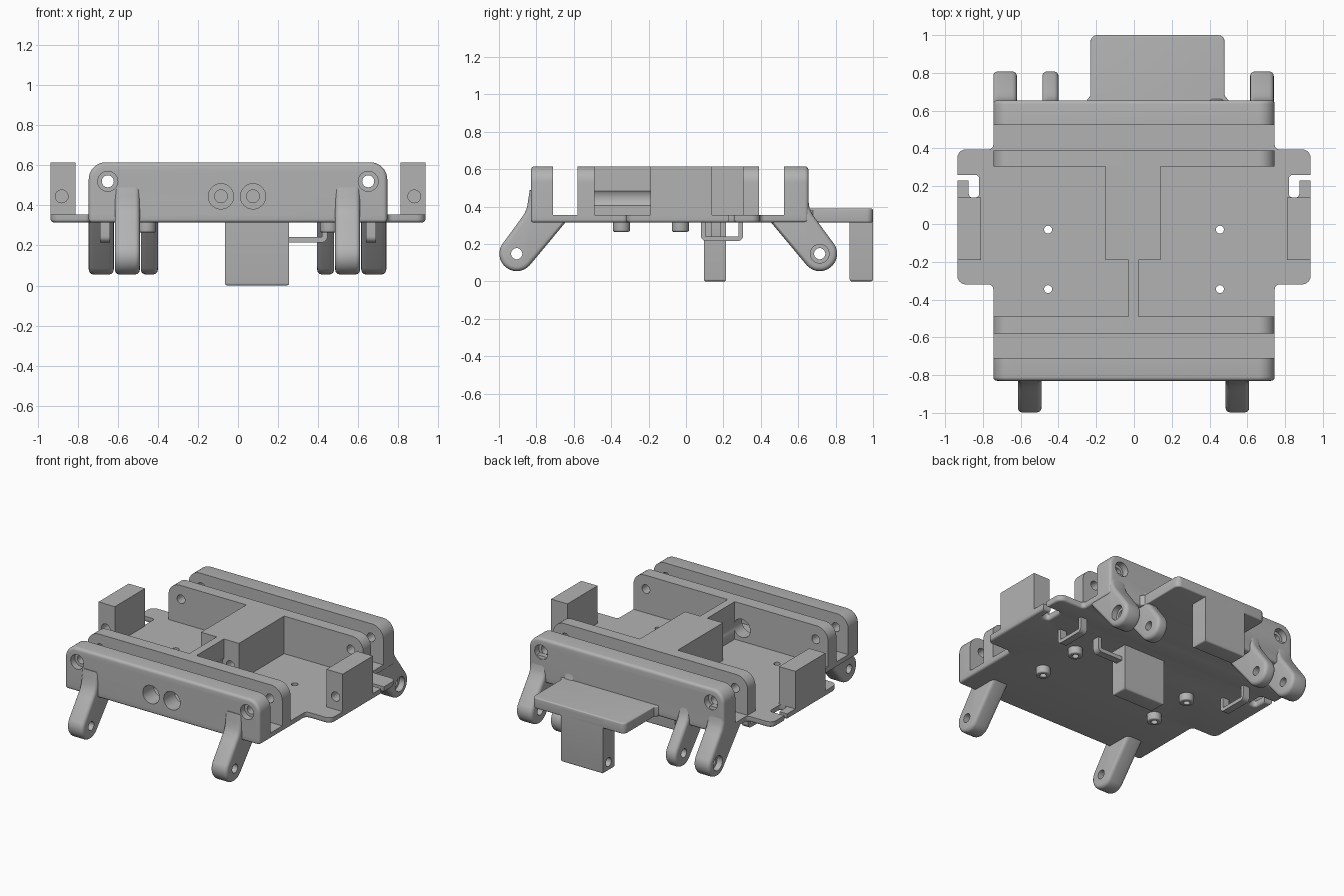
import bpy, bmesh, math
from mathutils import Vector

if "Cube" in bpy.data.objects:
    bpy.data.objects.remove(bpy.data.objects["Cube"])

grey = bpy.data.materials.new("plain_grey")
grey.diffuse_color = (0.45, 0.45, 0.45, 1)
grey.use_nodes = True
grey.node_tree.nodes["Principled BSDF"].inputs["Base Color"].default_value = grey.diffuse_color
Z0, Z1, TOP = 0.315, 0.355, 0.615      # plate bottom, plate top, wall top


def rounded(pts, seg=6):
    """Outline from (u, v) or (u, v, radius) corners."""
    out = []
    for i, p in enumerate(pts):
        c = Vector(p[:2])
        if len(p) == 2:
            out.append(c)
            continue
        a = (Vector(pts[i - 1][:2]) - c).normalized()
        b = (Vector(pts[(i + 1) % len(pts)][:2]) - c).normalized()
        half = a.angle(b) / 2
        mid = c + (a + b).normalized() * (p[2] / math.sin(half))
        d = p[2] / math.tan(half)
        s, e = c + a * d - mid, c + b * d - mid
        turn = s.angle_signed(e)
        for k in range(seg + 1):
            t = -turn * k / seg
            out.append(mid + Vector((s.x * math.cos(t) - s.y * math.sin(t),
                                     s.x * math.sin(t) + s.y * math.cos(t))))
    return out


def prism(name, pts, axis, lo, hi, bevel=0, where=None):
    """Extrude an outline along an axis, then round the chosen edges."""
    place = {'x': lambda u, v, t: (t, u, v), 'y': lambda u, v, t: (u, t, v),
             'z': lambda u, v, t: (u, v, t)}[axis]
    bm = bmesh.new()
    ring = [[bm.verts.new(place(p[0], p[1], t)) for p in pts] for t in (lo, hi)]
    n = len(pts)
    caps = [bm.faces.new(r) for r in ring]
    for i in range(n):
        j = (i + 1) % n
        bm.faces.new((ring[0][i], ring[0][j], ring[1][j], ring[1][i]))
    bmesh.ops.recalc_face_normals(bm, faces=bm.faces)
    if bevel:
        edges = [e for e in bm.edges if any(f in caps for f in e.link_faces)
                 and (where is None or where(*[v.co for v in e.verts]))]
        bmesh.ops.bevel(bm, geom=edges, offset=bevel, segments=4, profile=0.5,
                        affect='EDGES', clamp_overlap=True)
    me = bpy.data.meshes.new(name)
    bm.to_mesh(me)
    bm.free()
    ob = bpy.data.objects.new(name, me)
    bpy.context.collection.objects.link(ob)
    me.materials.append(grey)
    return ob


def box(name, x0, x1, y0, y1, z0, z1, bevel=0, where=None):
    return prism(name, [(x0, y0), (x1, y0), (x1, y1), (x0, y1)], 'z', z0, z1, bevel, where)


def circle(u, v, r, n=32):
    return [(u + r * math.cos(2 * math.pi * k / n), v + r * math.sin(2 * math.pi * k / n))
            for k in range(n)]


def drill(ob, axis, u, v, r, lo, hi):
    """Cut a round hole through a part."""
    cutter = prism("cutter", circle(u, v, r), axis, lo, hi)
    mod = ob.modifiers.new("hole", 'BOOLEAN')
    mod.operation, mod.solver, mod.object = 'DIFFERENCE', 'EXACT', cutter
    bpy.context.view_layer.objects.active = ob
    bpy.ops.object.modifier_apply(modifier=mod.name)
    bpy.data.objects.remove(cutter, do_unlink=True)


# Base plate with side flanges and cable slots
half = [(0.745, -0.83, 0.02), (0.745, -0.32, 0.025), (0.935, -0.32, 0.045),
        (0.935, 0.23), (0.875, 0.23), (0.875, 0.14, 0.02), (0.82, 0.14, 0.02),
        (0.82, 0.26, 0.02), (0.935, 0.26), (0.935, 0.395, 0.045),
        (0.745, 0.395, 0.025), (0.745, 0.655, 0.02)]
outline = half + [(-p[0],) + p[1:] for p in reversed(half)]
plate = prism("base_plate", rounded(outline), 'z', Z0, Z1, 0.015,
              lambda a, b: max(a.z, b.z) < Z0 + 0.001)

# Four cross walls; the outer two have a rounded outside rim
profile = rounded([(-0.745, Z1), (0.745, Z1), (0.745, TOP, 0.085), (-0.745, TOP, 0.085)], 10)
walls = {}
for name, y0, y1, rim in (("front_outer_wall", -0.83, -0.71, -0.83),
                          ("front_inner_wall", -0.58, -0.49, None),
                          ("back_inner_wall", 0.305, 0.39, None),
                          ("back_outer_wall", 0.525, 0.655, 0.655)):
    wall = prism(name, profile, 'y', y0, y1, 0.02 if rim else 0,
                 lambda a, b: rim is not None and abs(a.y - rim) < 0.001
                 and abs(b.y - rim) < 0.001 and max(a.z, b.z) > Z1 + 0.01)
    for x in (-0.65, 0.65):
        drill(wall, 'y', x, 0.52, 0.03, y0 - 0.1, y1 + 0.1)
        if rim:
            drill(wall, 'y', x, 0.52, 0.05, rim - 0.045, rim + 0.045)
    walls[name] = wall

# Central block and web, with two stepped bores from the front
block = box("centre_block", -0.15, 0.14, -0.19, 0.305, Z1, TOP)
web = box("centre_web", -0.03, 0.025, -0.49, -0.19, Z1, TOP)
for x in (-0.085, 0.075):
    for part in (walls["front_outer_wall"], walls["front_inner_wall"], web):
        drill(part, 'y', x, 0.445, 0.063, -0.95, -0.15)
    drill(block, 'y', x, 0.445, 0.032, -0.3, 0.1)

# Side posts with blind holes
for side, s in (("right", 1), ("left", -1)):
    xs = sorted((s * 0.81, s * 0.935))
    post = box(side + "_post", *xs, -0.19, 0.14, Z1, TOP)
    drill(post, 'y', s * 0.88, 0.445, 0.032, -0.3, -0.05)

# Standoffs under the plate, drilled through
for i, (x, y) in enumerate([(sx, y) for sx in (-0.455, 0.455) for y in (-0.03, -0.345)]):
    post = prism("standoff_%d" % i, circle(x, y, 0.046), 'z', 0.265, Z0 + 0.005, 0.01,
                 lambda a, b: max(a.z, b.z) < 0.266)
    for part in (post, plate):
        drill(part, 'z', x, y, 0.021, 0.2, 0.5)

# Hinge ears: rounded eye with a neck blending into wall and plate
def ear(name, x0, x1, yc, d, bore=None):
    arc = [(0.093 * math.cos(math.radians(a)), 0.148 + 0.093 * math.sin(math.radians(a)))
           for a in range(222, 397, 12)]
    pts = [(-0.285, 0.345)] + arc + [(-0.015, 0.325), (-0.04, 0.36), (-0.055, 0.395),
                                     (-0.062, 0.44), (-0.07, 0.49), (-0.115, 0.49), (-0.115, 0.345)]
    ob = prism(name, [(yc + d * u, v) for u, v in pts], 'x', x0, x1, 0.025)
    drill(ob, 'x', yc, 0.148, 0.03, x0 - 0.1, x1 + 0.1)
    if bore is not None:
        drill(ob, 'x', yc, 0.148, 0.05, bore - 0.04, bore + 0.04)


ear("front_ear_left", -0.615, -0.49, -0.905, -1)
ear("front_ear_right", 0.485, 0.61, -0.905, -1)
ear("back_outer_ear_left", -0.745, -0.62, 0.715, 1, -0.745)
ear("back_outer_ear_right", 0.615, 0.74, 0.715, 1, 0.74)
ear("back_inner_ear_left", -0.485, -0.4, 0.715, 1)
ear("back_inner_ear_right", 0.395, 0.48, 0.715, 1)

# Back shelf with its hanging lug, and the lug under the plate
shelf = rounded([(-0.25, 0.64), (0.5, 0.64), (0.5, 0.655), (0.48, 0.68),
                 (0.48, 1.0, 0.035), (-0.23, 1.0, 0.035), (-0.23, 0.68), (-0.25, 0.655)])
prism("back_shelf", shelf, 'z', Z0, 0.39, 0.02, lambda a, b: max(a.y, b.y) > 0.66)
lug = box("back_lug", -0.065, 0.255, 0.875, 1.0, 0, 0.37, 0.012,
          lambda a, b: max(a.z, b.z) < 0.01)
drill(lug, 'x', 0.94, 0.06, 0.03, -0.2, 0.1)
box("middle_lug", -0.065, 0.255, 0.095, 0.215, 0, Z0 + 0.01, 0.012,
    lambda a, b: max(a.z, b.z) < 0.01)

# Cable loops under the plate
loop = rounded([(0.08, 0.32), (0.08, 0.215, 0.03), (0.305, 0.215, 0.03), (0.305, 0.32),
                (0.28, 0.32), (0.28, 0.24), (0.105, 0.24), (0.105, 0.32)])
prism("cable_loop_right", loop, 'x', 0.64, 0.69)
prism("cable_loop_left", loop, 'x', -0.69, -0.64)
hook = rounded([(0.25, 0.215), (0.447, 0.215, 0.03), (0.447, 0.32), (0.42, 0.32),
                (0.42, 0.242), (0.25, 0.242)])
prism("middle_cable_hook", hook, 'y', 0.135, 0.185)

# Smooth the rounded areas, keep hard edges
for ob in bpy.context.collection.objects:
    ob.select_set(True)
    bpy.context.view_layer.objects.active = ob
bpy.ops.object.shade_smooth_by_angle(angle=math.radians(35))
